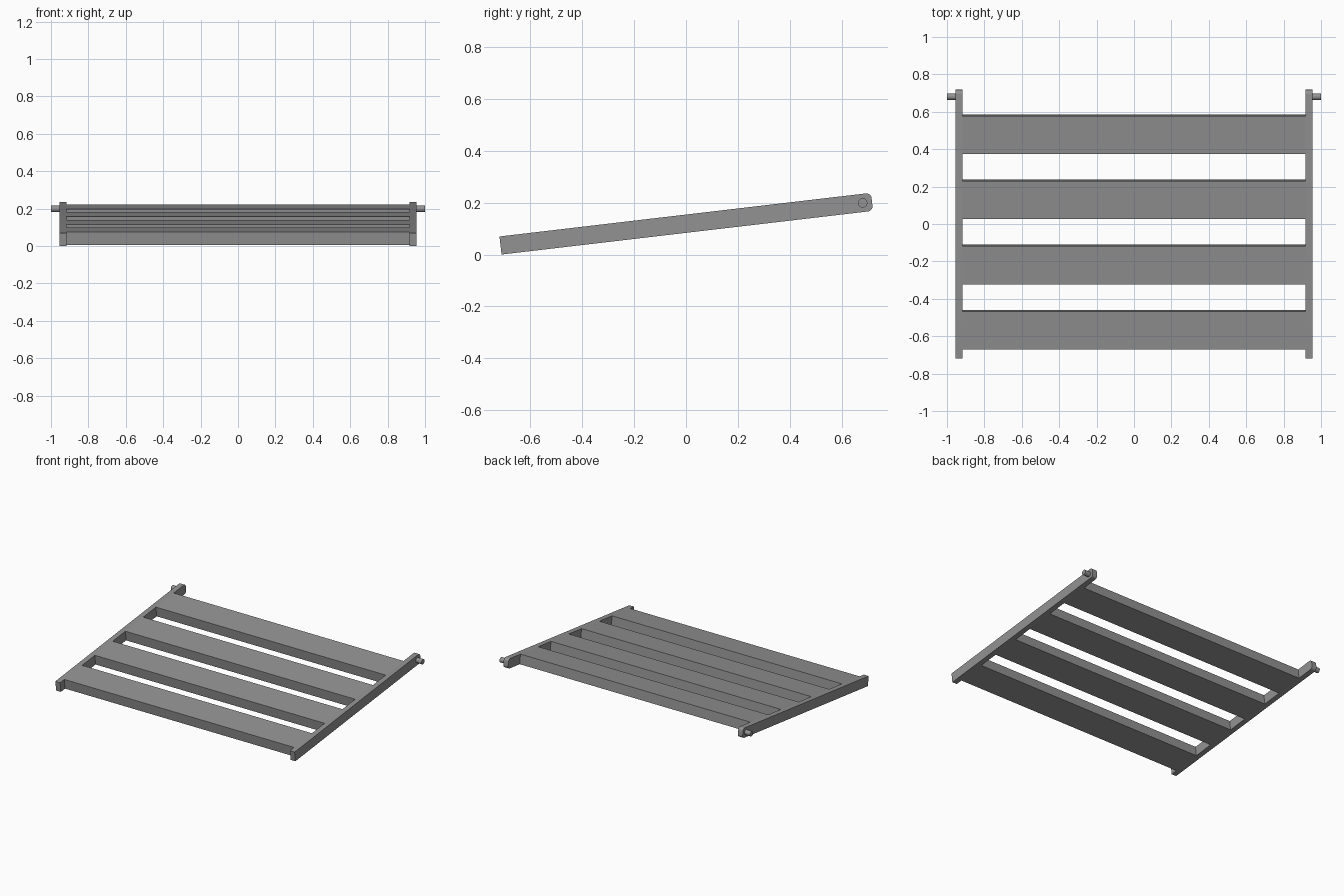
import bpy
import bmesh
from math import sin, cos, radians, pi
from mathutils import Matrix

cube = bpy.data.objects.get("Cube")
if cube:
    bpy.data.objects.remove(cube, do_unlink=True)

# One plain grey for the whole frame
grey = bpy.data.materials.new("grey")
grey.use_nodes = True
colour = (0.29, 0.29, 0.29, 1)
grey.diffuse_color = colour
grey.node_tree.nodes["Principled BSDF"].inputs["Base Color"].default_value = colour

# Frame is laid out flat (y along the rails, z through them), then tilted
LENGTH, THICK = 1.44, 0.07
INNER, OUTER, TIP = 0.917, 0.955, 1.0
TILT = Matrix.Translation((0, -0.71, 0)) @ Matrix.Rotation(radians(6.7), 4, 'X')


def prism(name, profile, x0, x1, smooth=False):
    """Extrude a (y, z) profile from x0 to x1 and tilt it into place."""
    bm = bmesh.new()
    face = bm.faces.new([bm.verts.new((x0, y, z)) for y, z in profile])
    new = bmesh.ops.extrude_face_region(bm, geom=[face])["geom"]
    verts = [v for v in new if isinstance(v, bmesh.types.BMVert)]
    bmesh.ops.translate(bm, verts=verts, vec=(x1 - x0, 0, 0))
    bmesh.ops.recalc_face_normals(bm, faces=bm.faces)
    bm.transform(TILT)
    mesh = bpy.data.meshes.new(name)
    bm.to_mesh(mesh)
    bm.free()
    mesh.materials.append(grey)
    obj = bpy.data.objects.new(name, mesh)
    bpy.context.collection.objects.link(obj)
    if smooth:
        bpy.ops.object.select_all(action='DESELECT')
        obj.select_set(True)
        bpy.context.view_layer.objects.active = obj
        bpy.ops.object.shade_smooth_by_angle(angle=radians(30))
    return obj


def arc(cy, cz, r, start, end, steps):
    angles = [start + (end - start) * i / steps for i in range(steps + 1)]
    return [(cy + r * cos(a), cz + r * sin(a)) for a in angles]


# Side rails with rounded rear corners, and the pivot pins
R = 0.02
rail = [(0, THICK), (0, 0)]
rail += arc(LENGTH - R, R, R, -pi / 2, 0, 6)
rail += arc(LENGTH - R, THICK - R, R, 0, pi / 2, 6)
pin = arc(1.404, THICK / 2, 0.018, 0, 2 * pi, 32)[:-1]
for side, s in (("left", 1), ("right", -1)):
    prism(side + "_rail", rail, s * INNER, s * OUTER, True)
    prism(side + "_pivot_pin", pin, s * (OUTER - 0.01), s * TIP, True)

# Four wide slats, flush with the rails
for i in range(4):
    y0 = 0.048 + 0.3505 * i
    y1 = y0 + 0.205
    prism(f"slat_{i + 1}", [(y0, 0), (y1, 0), (y1, THICK), (y0, THICK)], -INNER, INNER)
